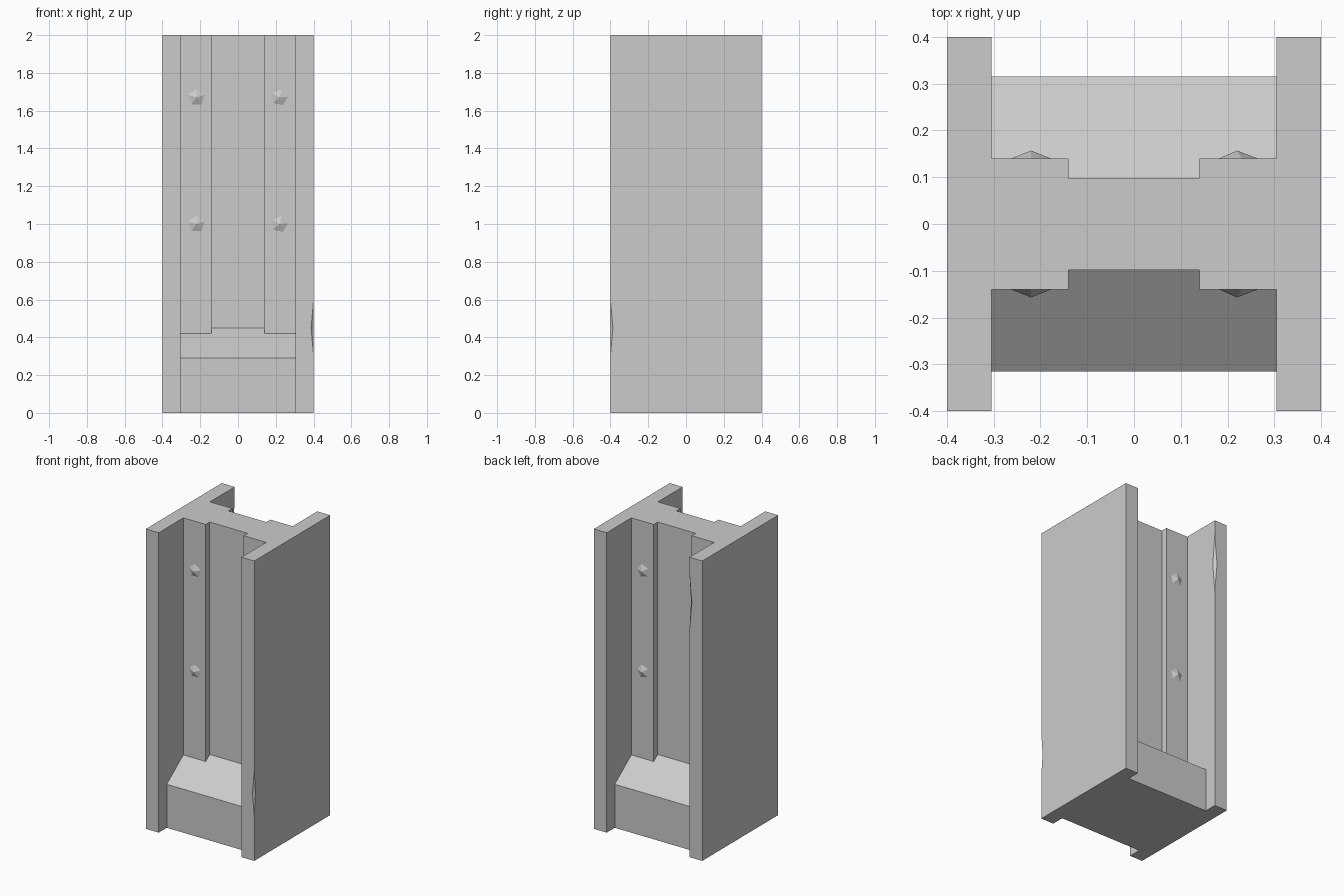
import bpy, bmesh, math
from mathutils import Vector, Matrix

cube = bpy.data.objects.get("Cube")
if cube:
    bpy.data.objects.remove(cube, do_unlink=True)

grey = bpy.data.materials.new("plain grey")
grey.use_nodes = True
colour = (0.6, 0.6, 0.6, 1)
grey.diffuse_color = colour
grey.node_tree.nodes["Principled BSDF"].inputs["Base Color"].default_value = colour


def finish(name, bm):
    bmesh.ops.recalc_face_normals(bm, faces=bm.faces)
    mesh = bpy.data.meshes.new(name)
    bm.to_mesh(mesh)
    bm.free()
    mesh.materials.append(grey)
    obj = bpy.data.objects.new(name, mesh)
    bpy.context.collection.objects.link(obj)
    return obj


def extrude_profile(name, points, offset):
    bm = bmesh.new()
    face = bm.faces.new([bm.verts.new(p) for p in points])
    out = bmesh.ops.extrude_face_region(bm, geom=[face])
    verts = [v for v in out["geom"] if isinstance(v, bmesh.types.BMVert)]
    bmesh.ops.translate(bm, verts=verts, vec=Vector(offset))
    return finish(name, bm)


def combine(target, other, operation):
    mod = target.modifiers.new(operation.lower(), 'BOOLEAN')
    mod.object = other
    mod.operation = operation
    mod.solver = 'EXACT'
    bpy.context.view_layer.objects.active = target
    bpy.ops.object.modifier_apply(modifier=mod.name)
    bpy.data.objects.remove(other, do_unlink=True)


# H-shaped column: one quarter of the profile, mirrored to all four
quarter = [(0.40, 0.40), (0.305, 0.40), (0.305, 0.14), (0.14, 0.14), (0.14, 0.098)]
half = quarter + [(-x, y) for x, y in reversed(quarter)]
outline = half + [(-x, -y) for x, y in half]
column = extrude_profile("column", [(x, y, 0) for x, y in outline], (0, 0, 2))

# Sloped foot blocks filling both channels
for side in (-1, 1):
    profile = [(0.05, 0), (0.315, 0), (0.315, 0.29), (0.098, 0.45), (0.05, 0.45)]
    foot = extrude_profile("foot_block",
                           [(-0.305, side * y, z) for y, z in profile], (0.61, 0, 0))
    combine(column, foot, 'UNION')

# Small chips knocked out of two flange edges
for x, y, z, size, length in ((0.40, -0.40, 0.45, 0.013, 0.15),
                              (-0.305, 0.40, 1.70, 0.018, 0.2)):
    bm = bmesh.new()
    for end in (-1, 1):
        bmesh.ops.create_cone(bm, segments=4, radius1=size, radius2=0, depth=length,
                              matrix=Matrix.Translation((x, y, z + end * length / 2))
                              @ Matrix.Rotation(0 if end > 0 else math.pi, 4, 'X'))
    bmesh.ops.remove_doubles(bm, verts=bm.verts, dist=0.0005)
    seen = [f for f in bm.faces if len(f.verts) == 4]
    bmesh.ops.delete(bm, geom=seen, context='FACES_ONLY')
    combine(column, finish("chip_cutter", bm), 'DIFFERENCE')

# Five-sided rivets on both faces of the web
for side in (-1, 1):
    for x, phase in ((-0.22, 18), (0.22, 4)):
        for z in (1.0, 1.67):
            bm = bmesh.new()
            base = []
            for i in range(5):
                a = math.radians(phase + 72 * i)
                base.append(bm.verts.new((x + 0.045 * math.cos(a), side * 0.14,
                                          z + 0.045 * math.sin(a))))
            tip = bm.verts.new((x, side * 0.157, z))
            bm.faces.new(base)
            for i in range(5):
                bm.faces.new((base[i], base[(i + 1) % 5], tip))
            finish("web_rivet", bm)
